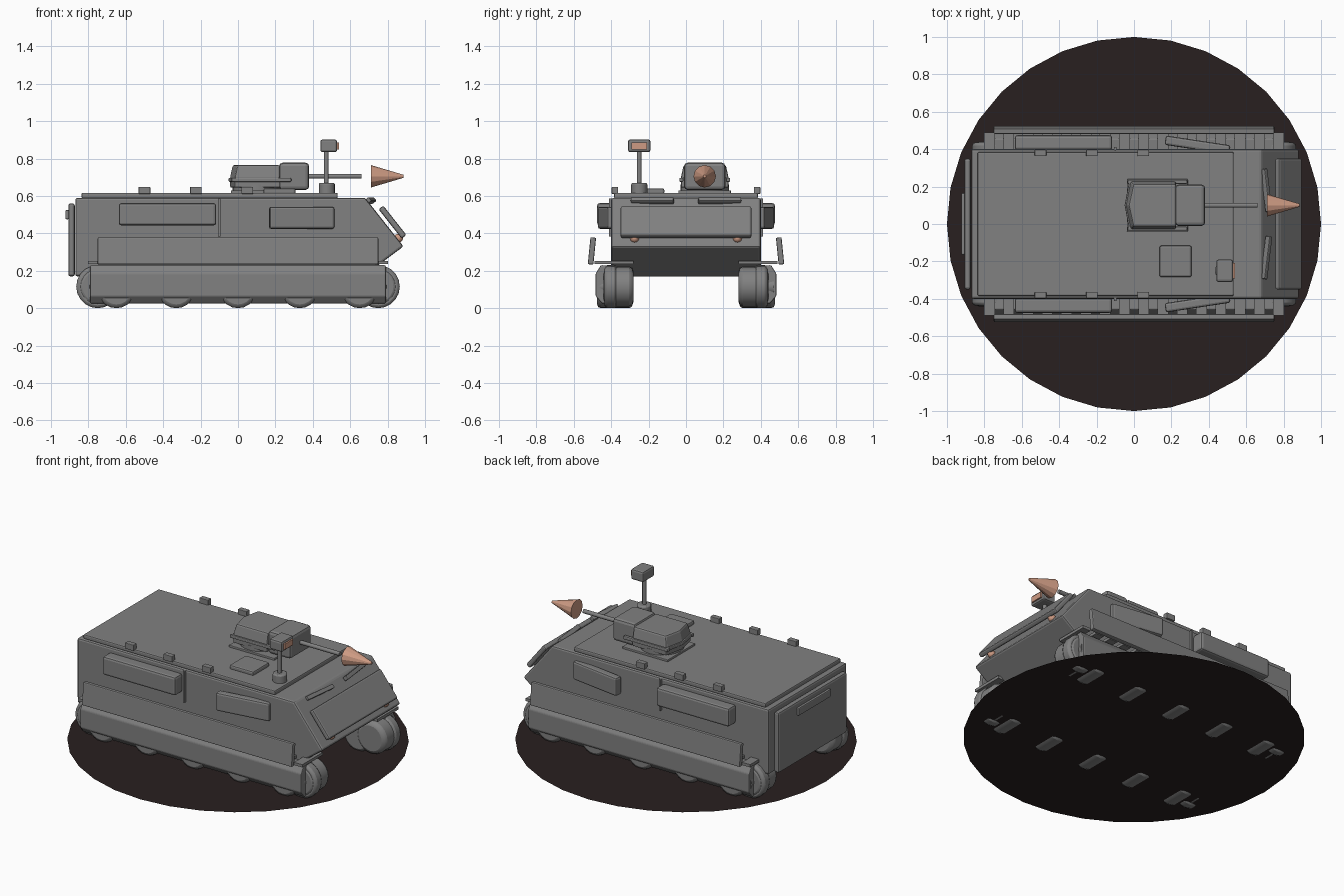
import bpy, bmesh, math
from mathutils import Vector

if "Cube" in bpy.data.objects:
    bpy.data.objects.remove(bpy.data.objects["Cube"])


def material(name, rgb):
    m = bpy.data.materials.new(name)
    m.diffuse_color = (*rgb, 1)
    m.use_nodes = True
    m.node_tree.nodes["Principled BSDF"].inputs["Base Color"].default_value = m.diffuse_color
    return m


GREY = material("armour grey", (0.22, 0.22, 0.22))
DARK = material("dark ground brown", (0.022, 0.014, 0.014))
PEACH = material("peach", (0.62, 0.33, 0.23))


def finish(name, bm, mat, loc=(0, 0, 0), rot=(0, 0, 0), bevel=0.0, smooth=False):
    bmesh.ops.recalc_face_normals(bm, faces=bm.faces[:])
    me = bpy.data.meshes.new(name)
    bm.to_mesh(me)
    bm.free()
    me.materials.append(mat)
    ob = bpy.data.objects.new(name, me)
    bpy.context.collection.objects.link(ob)
    ob.location, ob.rotation_euler = loc, rot
    if bevel:
        mod = ob.modifiers.new("bevel", 'BEVEL')
        mod.width, mod.segments, mod.limit_method = bevel, 2, 'ANGLE'
    if smooth:
        bpy.ops.object.select_all(action='DESELECT')
        ob.select_set(True)
        bpy.context.view_layer.objects.active = ob
        bpy.ops.object.shade_smooth_by_angle(angle=math.radians(35))
    return ob


def box(name, centre, size, mat=GREY, rot=(0, 0, 0), bevel=0.008):
    bm = bmesh.new()
    bmesh.ops.create_cube(bm, size=1)
    bmesh.ops.scale(bm, vec=size, verts=bm.verts)
    return finish(name, bm, mat, centre, rot, bevel)


def cone(name, centre, r1, r2, depth, axis='z', sides=16, mat=GREY, bevel=0.0, smooth=True):
    bm = bmesh.new()
    bmesh.ops.create_cone(bm, cap_ends=True, segments=sides, radius1=r1, radius2=r2, depth=depth)
    rot = {'z': (0, 0, 0), 'x': (0, math.pi / 2, 0), 'y': (math.pi / 2, 0, 0)}[axis]
    return finish(name, bm, mat, centre, rot, bevel, smooth)


def prism(name, points, direction, bevel=0.008):
    """Extrude a closed outline of 3D points along a direction."""
    bm = bmesh.new()
    f = bm.faces.new([bm.verts.new(p) for p in points])
    new = bmesh.ops.extrude_face_region(bm, geom=[f])["geom"]
    bmesh.ops.translate(bm, vec=direction, verts=[v for v in new if isinstance(v, bmesh.types.BMVert)])
    return finish(name, bm, GREY, bevel=bevel)


# Flat ground disc, slightly above the lowest point of the wheels
bm = bmesh.new()
bmesh.ops.create_circle(bm, cap_ends=True, segments=32, radius=1)
finish("ground_disc", bm, DARK, (0, 0, 0.01))

# Hull: side outline extruded across the width
outline = [(-0.87, 0.17), (-0.87, 0.59), (0.68, 0.59), (0.885, 0.33), (0.67, 0.17)]
prism("hull", [(x, -0.4, z) for x, z in outline], Vector((0, 0.8, 0)), 0.012)
box("roof_plate", (-0.152, 0, 0.602), (1.37, 0.77, 0.03))

# Rear ramp with handle and top seam bar
box("rear_ramp", (-0.89, 0, 0.365), (0.035, 0.7, 0.39), bevel=0.012)
box("rear_handle", (-0.913, 0, 0.5), (0.02, 0.33, 0.05), bevel=0.006)

# Sloped front plate lying on the glacis
slope = math.atan2(0.26, 0.205)
box("front_plate", (0.826, 0, 0.46), (0.2, 0.7, 0.032), rot=(0, slope, 0), bevel=0.01)

for s, side in ((-1, "right"), (1, "left")):
    # Running gear: end wheels with raised tread ridge, plus road wheels
    for x in (-0.75, 0.75):
        cone(f"end_wheel_{side}", (x, s * 0.36, 0.115), 0.106, 0.106, 0.16, 'y', 20, bevel=0.025)
        cone(f"wheel_ridge_{side}", (x, s * 0.403, 0.115), 0.115, 0.115, 0.065, 'y', 20, bevel=0.015)
        cone(f"wheel_hub_{side}", (x, s * 0.44, 0.115), 0.05, 0.04, 0.06, 'y', 12)
    for x in (-0.65, -0.33, 0, 0.33, 0.65):
        cone(f"road_wheel_{side}", (x, s * 0.38, 0.1), 0.1, 0.1, 0.19, 'y', 20, bevel=0.02)

    # Lower track cover with chamfered section
    section = [(0.37, 0.05), (0.37, 0.225), (0.455, 0.23), (0.483, 0.185),
               (0.483, 0.065), (0.45, 0.025), (0.39, 0.025)]
    prism(f"track_cover_{side}", [(-0.79, s * y, z) for y, z in section], Vector((1.58, 0, 0)), 0.006)

    # Row of cross bars above the track
    for i in range(16):
        box(f"cross_bar_{side}", (-0.773 + i * 0.1031, s * 0.385, 0.244),
            (0.058, 0.21, 0.018), bevel=0)

    # Tilted side skirt
    box(f"side_skirt_{side}", (0, s * 0.503, 0.306), (1.5, 0.03, 0.145),
        rot=(s * 0.1, 0, 0), bevel=0.006)

    # Stowage box, angled box and vertical seam rib on the hull side
    box(f"stowage_box_{side}", (-0.377, s * 0.435, 0.502), (0.52, 0.08, 0.12), bevel=0.014)
    box(f"angled_box_{side}", (0.34, s * 0.422, 0.483), (0.35, 0.05, 0.118),
        rot=(0, 0, -s * 0.15), bevel=0.012)
    box(f"seam_rib_{side}", (-0.1, s * 0.402, 0.485), (0.014, 0.02, 0.205), bevel=0.003)

    # Roof edge lugs
    for x in (-0.5, -0.225, 0.05):
        box(f"roof_lug_{side}", (x, s * 0.38, 0.63), (0.062, 0.034, 0.038), bevel=0.003)

    # Deflector bars and headlamps on the nose
    box(f"deflector_{side}", (0.708, s * 0.18, 0.575), (0.026, 0.23, 0.03),
        rot=(0, slope, s * 0.12), bevel=0.005)
    bm = bmesh.new()
    bmesh.ops.create_uvsphere(bm, u_segments=12, v_segments=8, radius=0.024)
    finish(f"headlamp_{side}", bm, PEACH, (0.858, s * 0.275, 0.374), smooth=True)

# Turret: base plate, ring, rim, tapered body and gun block
box("turret_base", (0.125, 0.1, 0.62), (0.325, 0.28, 0.02), bevel=0.004)
cone("turret_ring", (0.1, 0.1, 0.635), 0.13, 0.13, 0.05, sides=24)


def turret_outline(inset, z):
    return [(-0.05 + inset, 0.1, z), (-0.025 + inset, -0.035 + inset, z), (0.225, -0.035 + inset, z),
            (0.225, 0.235 - inset, z), (-0.025 + inset, 0.235 - inset, z)]


prism("turret_lower", turret_outline(0.008, 0.645), Vector((0, 0, 0.05)), 0.006)
prism("turret_rim", turret_outline(0, 0.675), Vector((0, 0, 0.022)), 0.006)
bm = bmesh.new()
low = [bm.verts.new(p) for p in turret_outline(0.006, 0.69)]
top = [bm.verts.new(p) for p in turret_outline(0.022, 0.765)]
bm.faces.new(low)
bm.faces.new(top)
for i in range(5):
    j = (i + 1) % 5
    bm.faces.new((low[i], low[j], top[j], top[i]))
finish("turret_body", bm, GREY, bevel=0.01)
for y in (-0.025, 0.225):
    box("turret_side_rail", (0.125, y, 0.686), (0.32, 0.022, 0.022), bevel=0.006)
box("gun_block", (0.3, 0.1, 0.705), (0.16, 0.22, 0.145), bevel=0.018)
cone("gun_barrel", (0.51, 0.1, 0.705), 0.013, 0.013, 0.3, 'x', 12)
cone("muzzle_cone", (0.798, 0.1, 0.705), 0.06, 0.008, 0.175, 'x', 12, PEACH, smooth=False)

# Roof hatch
box("roof_hatch", (0.222, -0.2, 0.625), (0.172, 0.168, 0.032), bevel=0.01)

# Sight mast with lens
cone("mast_base", (0.475, -0.25, 0.637), 0.043, 0.043, 0.065, sides=16, bevel=0.008)
cone("mast_pole", (0.472, -0.25, 0.75), 0.013, 0.013, 0.18, sides=12)
box("sight_head", (0.485, -0.25, 0.868), (0.09, 0.12, 0.068), bevel=0.012)
box("sight_lens", (0.532, -0.25, 0.867), (0.014, 0.085, 0.036), PEACH, bevel=0)
